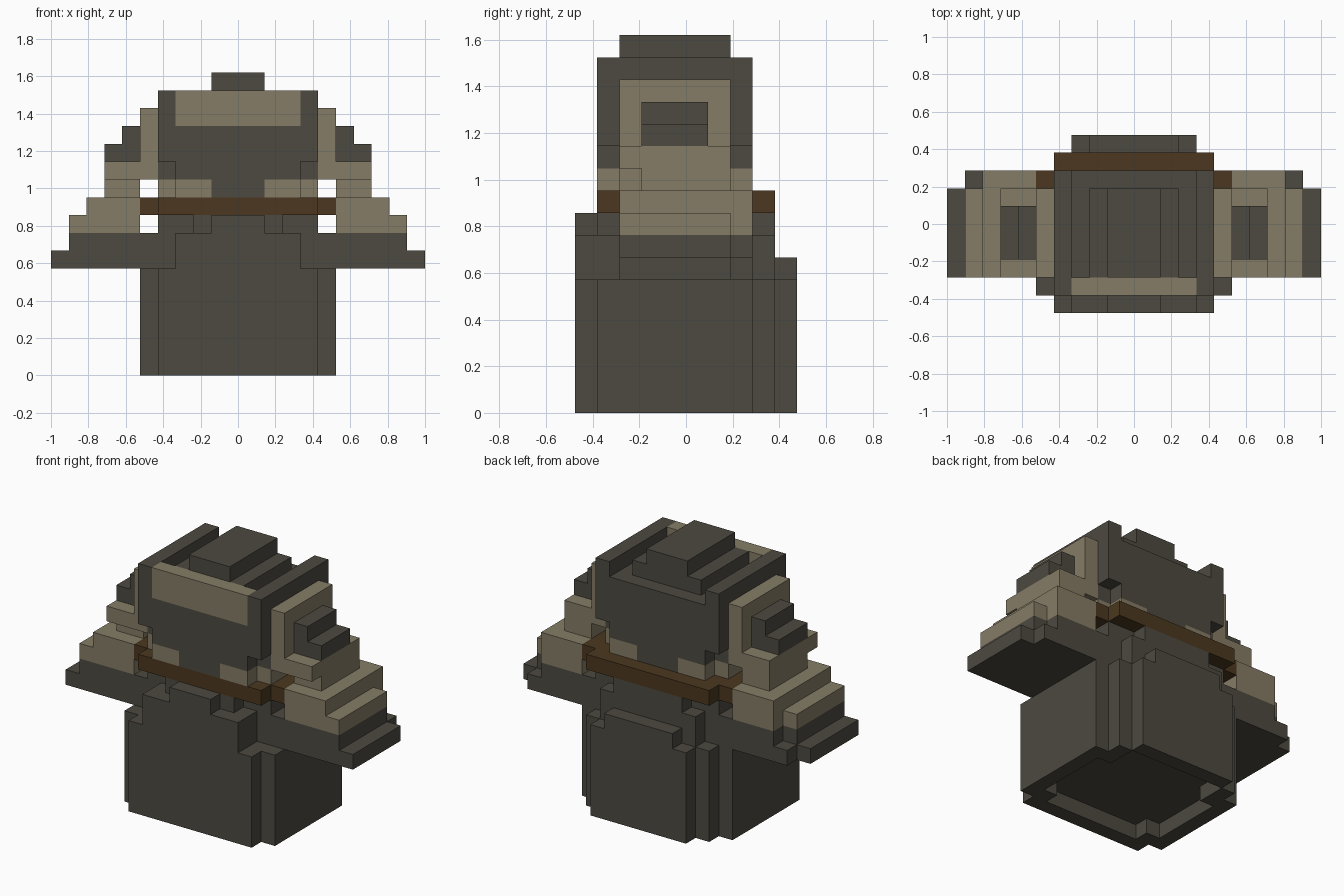
import bpy, bmesh
from mathutils import Vector

if "Cube" in bpy.data.objects:
    bpy.data.objects.remove(bpy.data.objects["Cube"])

U = 2 / 21          # edge length of one block
cells = {}          # block position -> part name
colours = {}        # part name -> material


def material(name, rgb):
    m = bpy.data.materials.new(name)
    m.diffuse_color = (*rgb, 1)
    m.use_nodes = True
    m.node_tree.nodes["Principled BSDF"].inputs["Base Color"].default_value = m.diffuse_color
    return m


DARK = material("dark grey cloth", (0.075, 0.067, 0.052))
TAN = material("tan padding", (0.235, 0.202, 0.132))
BROWN = material("brown leather", (0.07, 0.039, 0.014))


def fill(part, mat, x0, x1, y0, y1, z0, z1, mirror=False):
    """Fill a box of blocks; bounds are in block units."""
    colours[part] = mat
    for i in range(round(x0 + 10.5), round(x1 + 10.5)):
        for j in range(y0, y1):
            for k in range(z0, z1):
                cells[i, j, k] = part
    if mirror:
        fill("left_" + part.removeprefix("right_"), mat, -x1, -x0, y0, y1, z0, z1)


def centred(part, mat, half, *bounds):
    fill(part, mat, -half, half, *bounds)


def clear(half, y0, y1, z0, z1):
    for i in range(round(10.5 - half), round(10.5 + half)):
        for j in range(y0, y1):
            for k in range(z0, z1):
                cells.pop((i, j, k), None)


# Skirt with stepped corners and a recessed underside
for half, y0, y1 in ((5.5, -4, 3), (4.5, -5, 4), (3.5, 4, 5)):
    centred("skirt", DARK, half, y0, y1, 0, 6)
clear(3.5, -4, 4, 0, 1)
clear(4.5, -3, 2, 0, 1)

# Waist, with stepped flaps at the front and back
centred("waist", DARK, 5.5, -3, 3, 6, 8)
centred("waist", DARK, 4.5, -3, 3, 8, 9)
centred("waist", DARK, 3.5, -4, 4, 6, 8)
centred("waist", DARK, 2.5, -4, 4, 8, 9)
centred("front_flap", DARK, 3.5, -5, -4, 6, 8)
centred("front_flap", DARK, 1.5, -5, -4, 8, 9)
centred("back_flap", DARK, 2.5, 4, 5, 6, 7)

# Belt
centred("belt", BROWN, 4.5, -4, 4, 9, 10)
centred("belt", BROWN, 5.5, -3, 3, 9, 10)

# Upper body: padded lower hem, dark centre, narrow band, broad chest
centred("hem", TAN, 3.5, -4, 3, 10, 11)
centred("hem", TAN, 4.5, -3, 2, 10, 11)
centred("chest", DARK, 1.5, -4, 3, 10, 11)
centred("chest", DARK, 3.5, -4, 3, 11, 12)
centred("chest", DARK, 4.5, -3, 2, 11, 12)
centred("chest", DARK, 4.5, -4, 3, 12, 16)

# Sunken top with a stepped crown, and the padded front band
clear(3.5, -3, 3, 15, 16)
centred("crown", DARK, 2.5, -3, 2, 15, 16)
centred("crown", DARK, 1.5, -3, 2, 16, 17)
centred("front_band", TAN, 3.5, -4, -3, 14, 16)

# Sleeves: dark cuffs, tan stepped sleeves, side pads and dark studs
for part, mat, *box in (
    ("right_cuff", DARK, 5.5, 10.5, -3, 2, 6, 7),
    ("right_cuff", DARK, 5.5, 9.5, 2, 3, 6, 7),
    ("right_cuff", DARK, 5.5, 9.5, -3, 2, 7, 8),
    ("right_cuff", DARK, 5.5, 8.5, 2, 3, 7, 8),
    ("right_sleeve", TAN, 5.5, 9.5, -3, 2, 8, 9),
    ("right_sleeve", TAN, 5.5, 8.5, 2, 3, 8, 9),
    ("right_sleeve", TAN, 5.5, 8.5, -3, 3, 9, 10),
    ("right_sleeve", TAN, 5.5, 7.5, -2, 2, 10, 11),
    ("right_sleeve", TAN, 5.5, 7.5, -3, 2, 11, 12),
    ("right_side_pad", TAN, 4.5, 5.5, -3, 2, 11, 15),
    ("right_stud", DARK, 5.5, 7.5, -2, 1, 12, 13),
    ("right_stud", DARK, 5.5, 6.5, -2, 1, 13, 14),
):
    fill(part, mat, *box, mirror=True)

# Turn the blocks into one outer skin per part
AXES = [Vector(a) for a in ((1, 0, 0), (0, 1, 0), (0, 0, 1))]


def build(part):
    bm = bmesh.new()
    for cell in [c for c, p in cells.items() if p == part]:
        centre = Vector(cell) + Vector((-10, 0.5, 0.5))
        for a in range(3):
            for s in (1, -1):
                n = AXES[a] * s
                if tuple(int(c + d) for c, d in zip(cell, n)) in cells:
                    continue
                u, v = AXES[(a + 1) % 3] / 2, AXES[(a + 2) % 3] / 2 * s
                f = centre + n / 2
                bm.faces.new([bm.verts.new(p * U) for p in
                              (f - u - v, f + u - v, f + u + v, f - u + v)])
    bmesh.ops.remove_doubles(bm, verts=bm.verts, dist=0.001)
    mesh = bpy.data.meshes.new(part)
    bm.to_mesh(mesh)
    bm.free()
    mesh.materials.append(colours[part])
    bpy.context.collection.objects.link(bpy.data.objects.new(part, mesh))


for name in colours:
    build(name)
